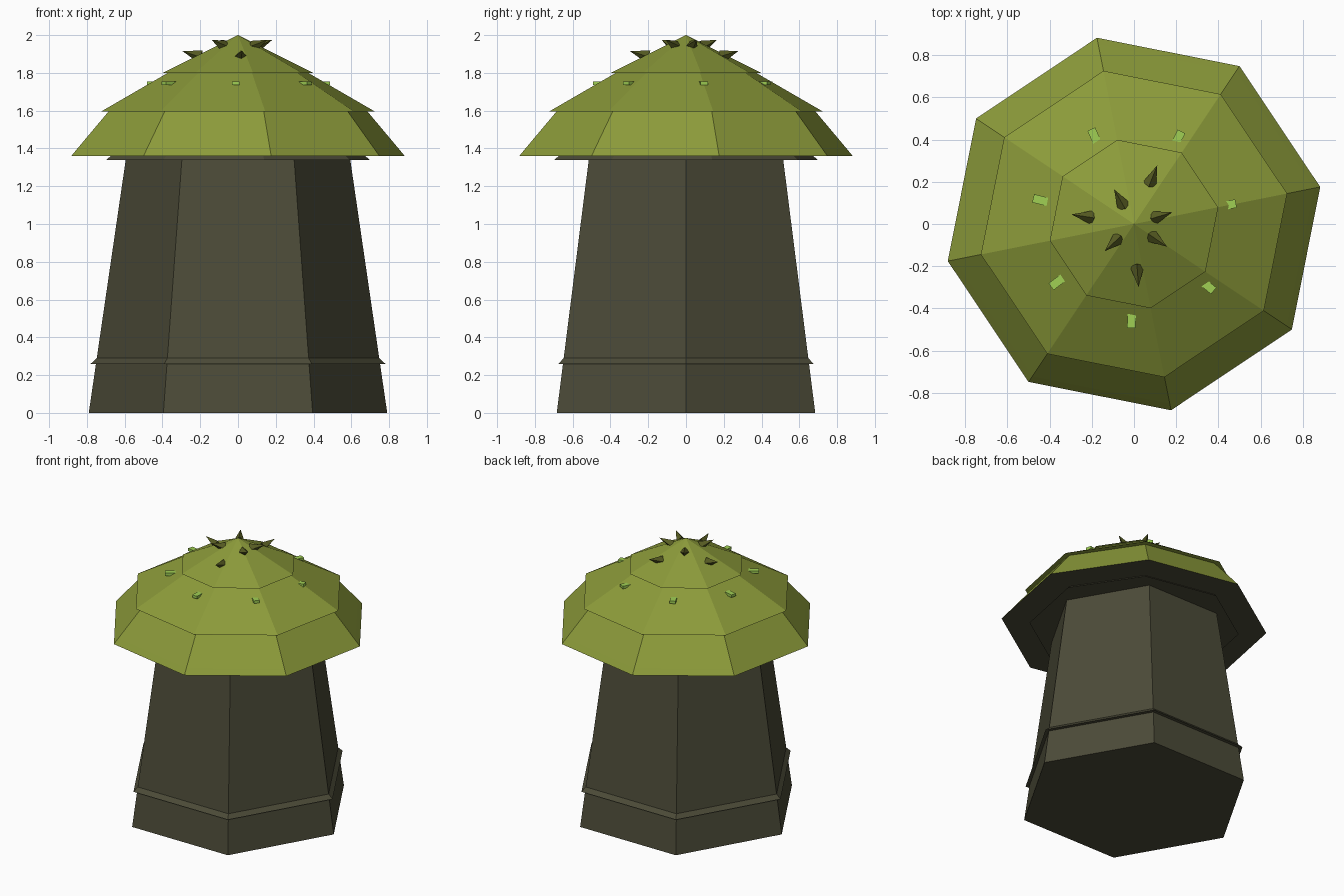
import bpy, bmesh, math
from mathutils import Vector, Matrix

if "Cube" in bpy.data.objects:
    bpy.data.objects.remove(bpy.data.objects["Cube"])


def srgb(r, g, b):
    lin = [(c / 255 / 12.92 if c < 10 else ((c / 255 + 0.055) / 1.055) ** 2.4) for c in (r, g, b)]
    return (*lin, 1.0)


def material(name, rgb):
    m = bpy.data.materials.new(name)
    m.diffuse_color = srgb(*rgb)
    m.use_nodes = True
    m.node_tree.nodes["Principled BSDF"].inputs["Base Color"].default_value = m.diffuse_color
    return m


BARK = material("dark bark", (76, 75, 56))
MOSS = material("moss green", (140, 155, 58))
THORN = material("dark olive", (86, 91, 34))
LICHEN = material("light green", (160, 208, 84))


def finish(bm, name, mats):
    bmesh.ops.recalc_face_normals(bm, faces=bm.faces)
    me = bpy.data.meshes.new(name)
    bm.to_mesh(me)
    bm.free()
    ob = bpy.data.objects.new(name, me)
    for m in mats:
        me.materials.append(m)
    bpy.context.collection.objects.link(ob)
    return ob


def lathe(name, profile, sides, turn, mats):
    """Faceted solid from (radius, height) pairs; radius 0 makes a point."""
    bm = bmesh.new()
    rings = []
    for r, z in profile:
        if r == 0:
            rings.append([bm.verts.new((0, 0, z))])
        else:
            rings.append([bm.verts.new((r * math.cos(turn + math.tau * i / sides),
                                        r * math.sin(turn + math.tau * i / sides), z))
                          for i in range(sides)])
    for a, b in zip(rings, rings[1:]):
        for i in range(sides):
            j = (i + 1) % sides
            if len(b) == 1:
                bm.faces.new((a[i], a[j], b[0]))
            else:
                bm.faces.new((a[i], a[j], b[j], b[i]))
    for ring in (rings[0], rings[-1]):
        if len(ring) > 1:
            bm.faces.new(ring)
    ob = finish(bm, name, mats)
    # a second material goes on the downward faces
    if len(mats) > 1:
        for p in ob.data.polygons:
            p.material_index = 1 if p.normal.z < -0.9 else 0
    return ob


# Six-sided trunk with a flared band near the foot
lathe("trunk", [(0.79, 0), (0.59, 1.37)], 6, 0, [BARK])
lathe("trunk_band", [(0.78, 0.26), (0.742, 0.295)], 6, 0, [BARK])

# Eight-sided cap: under plate and three overlapping layers
T = math.radians(11.25)
lathe("cap_under_plate", [(0.711, 1.34), (0.68, 1.365)], 8, T, [BARK])
lathe("cap_lower_layer", [(0.90, 1.36), (0.869, 1.397), (0.695, 1.60)], 8, T, [MOSS, BARK])
lathe("cap_middle_layer", [(0.74, 1.595), (0.37, 1.805)], 8, T, [MOSS])
lathe("cap_top_layer", [(0.407, 1.80), (0, 2.0)], 8, T, [MOSS])

# Seven flat lichen patches and seven thorns, spaced evenly round the cap
for i in range(7):
    a = math.radians(11.4) + math.tau * i / 7
    bm = bmesh.new()
    bmesh.ops.create_cube(bm, size=1, matrix=Matrix.Rotation(a, 4, 'Z')
                          @ Matrix.Translation((0.458, 0, 1.745))
                          @ Matrix.Diagonal((0.07, 0.04, 0.02, 1)))
    finish(bm, f"lichen_patch_{i + 1}", [LICHEN])

    a = math.radians(17) + math.tau * i / 7
    r0, z0, r1, z1 = (0.20, 1.885, 0.30, 1.917) if i % 2 else (0.095, 1.938, 0.19, 1.975)
    out = Vector((math.cos(a), math.sin(a), 0))
    base = out * r0 + Vector((0, 0, z0))
    tip = out * r1 + Vector((0, 0, z1))
    d = tip - base
    bm = bmesh.new()
    bmesh.ops.create_cone(bm, cap_ends=True, segments=4, radius1=0.034, radius2=0, depth=d.length,
                          matrix=Matrix.Translation((base + tip) / 2)
                          @ d.to_track_quat('Z', 'Y').to_matrix().to_4x4())
    finish(bm, f"thorn_{i + 1}", [THORN])
